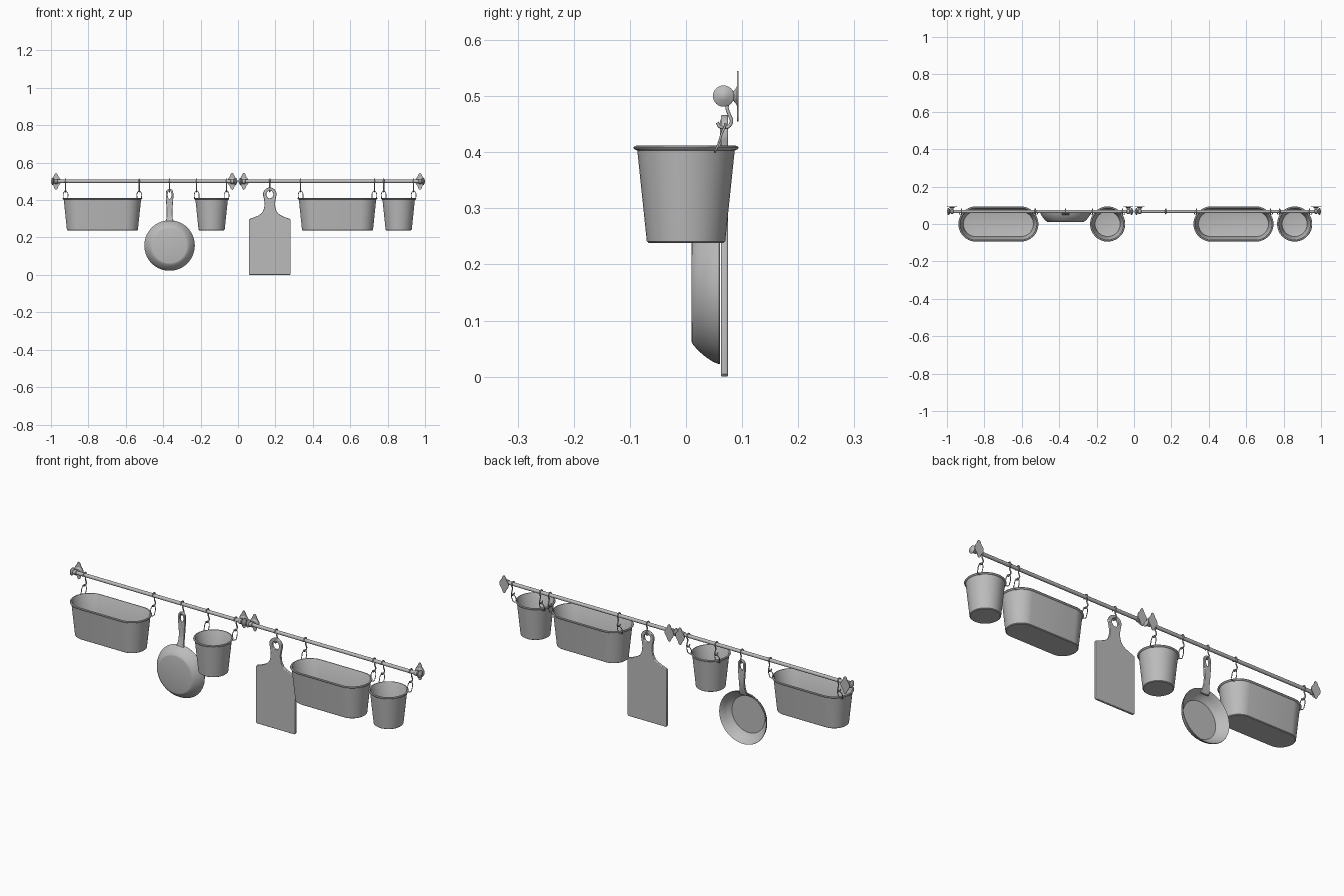
import bpy, bmesh
from math import sin, cos, pi, radians
from mathutils import Vector

if "Cube" in bpy.data.objects:
    bpy.data.objects.remove(bpy.data.objects["Cube"])

grey = bpy.data.materials.new("plain_grey")
grey.use_nodes = True
grey.diffuse_color = (0.5, 0.5, 0.5, 1)
grey.node_tree.nodes["Principled BSDF"].inputs["Base Color"].default_value = (0.5, 0.5, 0.5, 1)

RAIL_Y, RAIL_Z = 0.067, 0.5


def finish(ob, angle=35):
    ob.data.materials.clear()
    ob.data.materials.append(grey)
    bpy.ops.object.select_all(action='DESELECT')
    ob.select_set(True)
    bpy.context.view_layer.objects.active = ob
    bpy.ops.object.shade_smooth_by_angle(angle=radians(angle))
    return ob


def loft(name, rings, cap=True):
    """Skin a list of equal-length closed rings."""
    bm = bmesh.new()
    loops = [[bm.verts.new(p) for p in ring] for ring in rings]
    n = len(loops[0])
    for a, b in zip(loops, loops[1:]):
        for i in range(n):
            j = (i + 1) % n
            bm.faces.new((a[i], a[j], b[j], b[i]))
    if cap:
        bm.faces.new(loops[0][::-1])
        bm.faces.new(loops[-1])
    bmesh.ops.recalc_face_normals(bm, faces=bm.faces)
    me = bpy.data.meshes.new(name)
    bm.to_mesh(me)
    bm.free()
    ob = bpy.data.objects.new(name, me)
    bpy.context.collection.objects.link(ob)
    return finish(ob)


def lathe(name, centre, axis, profile, n=40):
    """Revolve (radius, distance) pairs about the x or y axis."""
    c = Vector(centre)
    rings = []
    for r, d in profile:
        ring = []
        for i in range(n):
            u, v = r * cos(2 * pi * i / n), r * sin(2 * pi * i / n)
            ring.append(c + Vector((d, u, v) if axis == 'x' else (u, d, v)))
        rings.append(ring)
    return loft(name, rings)


def to_mesh(ob):
    bpy.context.collection.objects.link(ob)
    bpy.ops.object.select_all(action='DESELECT')
    ob.select_set(True)
    bpy.context.view_layer.objects.active = ob
    bpy.ops.object.convert(target='MESH')
    return bpy.context.view_layer.objects.active


def wire(name, pts, radius, closed=False):
    cu = bpy.data.curves.new(name, 'CURVE')
    cu.dimensions = '3D'
    cu.bevel_depth, cu.bevel_resolution, cu.resolution_u = radius, 2, 5
    cu.use_fill_caps = True
    sp = cu.splines.new('BEZIER')
    sp.bezier_points.add(len(pts) - 1)
    for bp, p in zip(sp.bezier_points, pts):
        bp.co = p
        bp.handle_left_type = bp.handle_right_type = 'AUTO'
    sp.use_cyclic_u = closed
    return finish(to_mesh(bpy.data.objects.new(name, cu)), 60)


def plate(name, outlines, x, y, z, thick, bevel):
    """Upright plate from outlines in x and z; later outlines are holes."""
    cu = bpy.data.curves.new(name, 'CURVE')
    cu.dimensions, cu.fill_mode = '2D', 'BOTH'
    cu.extrude, cu.bevel_depth = thick / 2 - bevel, bevel
    cu.offset, cu.bevel_resolution = -bevel, 2
    for pts in outlines:
        sp = cu.splines.new('POLY')
        sp.points.add(len(pts) - 1)
        for sp_pt, (u, v) in zip(sp.points, pts):
            sp_pt.co = (u, v, 0, 1)
        sp.use_cyclic_u = True
    ob = to_mesh(bpy.data.objects.new(name, cu))
    for v in ob.data.vertices:
        v.co = (x + v.co.x, y - v.co.z, z + v.co.y)
    return finish(ob)


def oval(rx, rz, cz=0, n=24):
    return [(rx * cos(2 * pi * i / n), cz + rz * sin(2 * pi * i / n)) for i in range(n)]


def mirrored(half):
    """Close a right-hand outline, listed bottom to top, about x = 0."""
    return half + [(-u, v) for u, v in reversed(half) if u > 0]


def bucket(name, x, half):
    """Tapered pot with rolled rim; half is the straight half length."""
    profile = [(0.066, 0.238), (0.070, 0.241), (0.087, 0.403), (0.092, 0.405), (0.094, 0.408),
               (0.092, 0.411), (0.086, 0.412), (0.083, 0.408), (0.067, 0.243), (0.064, 0.242)]
    rings = []
    for r, z in profile:
        ring = []
        for i in range(48):
            a = 2 * pi * (i + 0.5) / 48
            shift = half if cos(a) > 0 else -half
            ring.append((x + shift + r * cos(a), r * sin(a), z))
        rings.append(ring)
    loft(name, rings)


def hook(name, x):
    path = [(0.054, 0.496), (0.058, 0.507), (0.067, 0.513), (0.077, 0.508), (0.079, 0.497),
            (0.073, 0.481), (0.077, 0.467), (0.081, 0.455), (0.076, 0.446), (0.068, 0.444),
            (0.060, 0.446), (0.056, 0.453)]
    wire(name, [(x, y, z) for y, z in path], 0.003)


def hanger(name, x):
    half = [(0.010, 0.053, 0.404), (0.012, 0.058, 0.415), (0.012, 0.064, 0.434), (0.006, 0.069, 0.445)]
    pts = [(x + u, y, z) for u, y, z in half] + [(x, 0.070, 0.450)]
    pts += [(x - u, y, z) for u, y, z in reversed(half)]
    wire(name, pts, 0.002, closed=True)


# Rails with end brackets
for side, label in ((-1, "right"), (1, "left")):
    lathe(label + "_rail", (side * 0.5, RAIL_Y, RAIL_Z), 'x', [(0.009, -0.488), (0.009, 0.488)], 20)
    for place, bx, out in (("outer", 0.973, 1), ("inner", 0.031, -1)):
        x = side * bx
        name = f"{label}_{place}_"
        # scalloped wall plate
        outline = []
        for i in range(48):
            a = 2 * pi * i / 48
            r = 0.88 + 0.12 * cos(4 * a)
            outline.append((0.026 * r * cos(a), 0.045 * r * sin(a)))
        plate(name + "wall_plate", [outline], x, 0.0925, RAIL_Z, 0.003, 0.0005)
        lathe(name + "bracket_stem", (x, 0, RAIL_Z), 'y',
              [(0.009, 0.067), (0.007, 0.078), (0.009, 0.085), (0.014, 0.089), (0.020, 0.092)], 20)
        lathe(name + "bracket_collar", (x, RAIL_Y, RAIL_Z), 'x',
              [(0.009, -0.009), (0.013, -0.006), (0.013, 0.006), (0.009, 0.009)], 20)
        d = side * out
        lathe(name + "end_knob", (x, RAIL_Y, RAIL_Z), 'x',
              [(0.009, d * 0.011), (0.015, d * 0.013), (0.019, d * 0.017), (0.019, d * 0.020),
               (0.015, d * 0.023), (0.009, d * 0.025), (0.006, d * 0.027)], 24)

# Hanging pots, each on two hooks
for name, x, half, reach in (("right_long_pot", -0.725, 0.12, 0.197), ("left_long_pot", 0.532, 0.12, 0.197),
                             ("right_round_pot", -0.141, 0, 0.08), ("left_round_pot", 0.859, 0, 0.08)):
    bucket(name, x, half)
    for s in (-1, 1):
        hook(f"{name}_hook_{s}", x + s * reach)
        hanger(f"{name}_hanger_{s}", x + s * reach)

# Cutting board
board_x = 0.17
hook("board_hook", board_x)
half = [(0.107, 0), (0.112, 0.005), (0.112, 0.293), (0.108, 0.299), (0.085, 0.307), (0.060, 0.318),
        (0.043, 0.330), (0.034, 0.345), (0.029, 0.365), (0.028, 0.385), (0.031, 0.405)]
half += [(0.036 * cos(a), 0.431 + 0.036 * sin(a)) for a in (pi * k / 24 for k in range(-3, 12))]
plate("cutting_board", [mirrored(half), oval(0.019, 0.021, 0.430)], board_x, 0.0685, 0, 0.013, 0.003)

# Frying pan, open towards the back
pan_x, pan_z = -0.366, 0.157
hook("pan_hook", pan_x)
lathe("pan_body", (pan_x, 0, pan_z), 'y',
      [(0.094, 0.010), (0.098, 0.011), (0.110, 0.021), (0.122, 0.035), (0.130, 0.047), (0.135, 0.059),
       (0.134, 0.061), (0.131, 0.059), (0.119, 0.037), (0.108, 0.024), (0.094, 0.014)], 56)

# Pan handle, curving back from the side wall
half = [(0.022, 0.272), (0.021, 0.285), (0.017, 0.300), (0.015, 0.320), (0.015, 0.340),
        (0.016, 0.360), (0.018, 0.385), (0.020, 0.410)]
half += [(0.020 * cos(a), 0.436 + 0.024 * sin(a)) for a in (pi * k / 16 for k in range(8))]
handle = plate("pan_handle", [mirrored(half), oval(0.010, 0.022, 0.428)], pan_x, 0.067, 0, 0.012, 0.003)
for v in handle.data.vertices:
    t = max(0, (0.36 - v.co.z) / 0.09)
    v.co.y -= 0.018 * t * t
